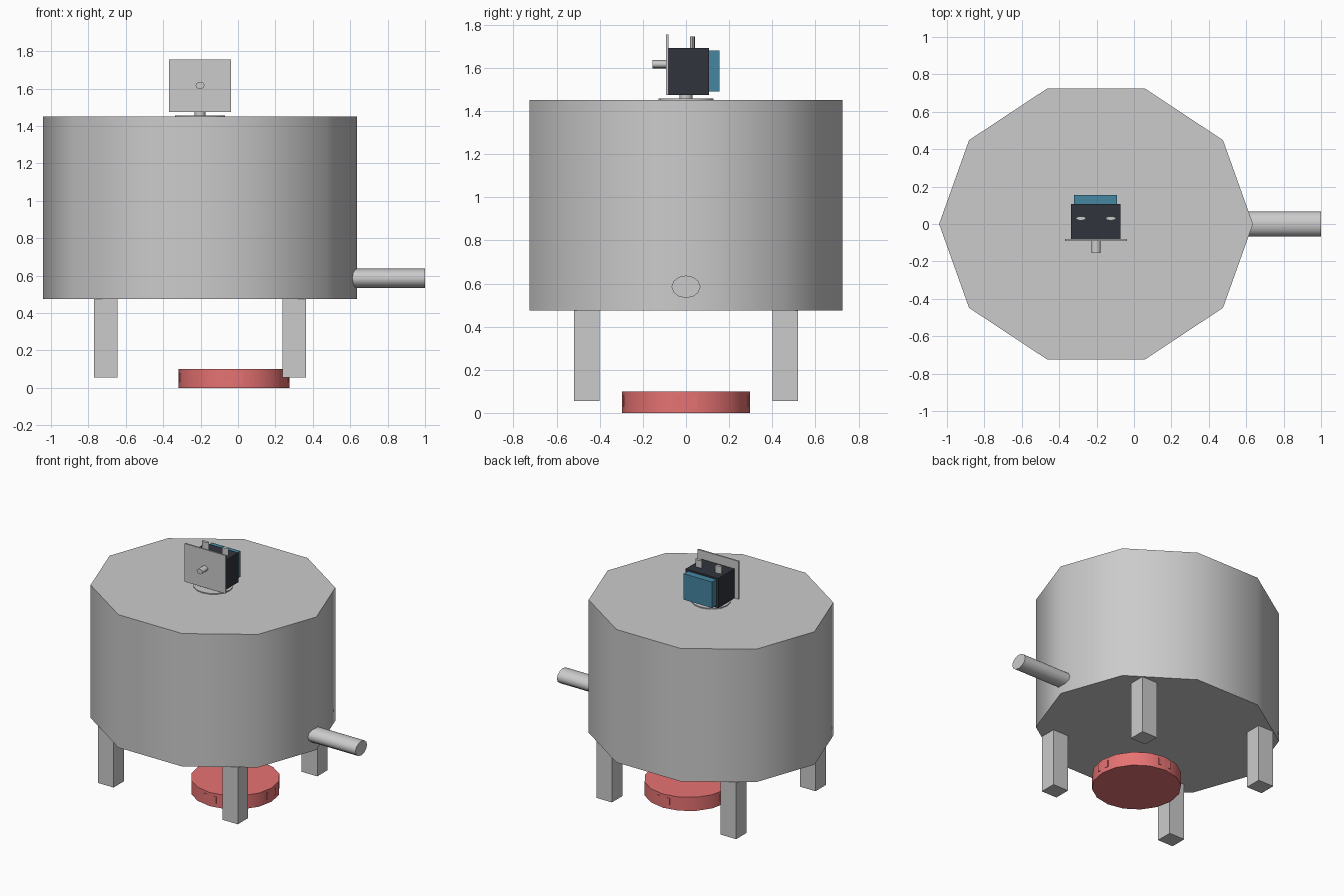
import bpy, bmesh, math
from mathutils import Matrix

if "Cube" in bpy.data.objects:
    bpy.data.objects.remove(bpy.data.objects["Cube"])


def finish(bm, name, mat=None, smooth=None):
    bmesh.ops.recalc_face_normals(bm, faces=bm.faces[:])
    me = bpy.data.meshes.new(name)
    bm.to_mesh(me)
    bm.free()
    ob = bpy.data.objects.new(name, me)
    bpy.context.collection.objects.link(ob)
    if mat:
        me.materials.append(mat)
    if smooth:
        bpy.ops.object.select_all(action='DESELECT')
        ob.select_set(True)
        bpy.context.view_layer.objects.active = ob
        bpy.ops.object.shade_smooth_by_angle(angle=math.radians(smooth))
    return ob


def box(name, lo, hi, mat=None):
    bm = bmesh.new()
    bmesh.ops.create_cube(bm, size=1)
    for v in bm.verts:
        v.co = [l + (c + 0.5) * (h - l) for l, h, c in zip(lo, hi, v.co)]
    return finish(bm, name, mat)


def cyl(name, centre, radii, length, sides, axis='Z', turn=0.0, mat=None):
    """Elliptic prism along an axis; radii are the two local cross-section radii."""
    bm = bmesh.new()
    bmesh.ops.create_cone(bm, cap_ends=True, segments=sides, radius1=1, radius2=1, depth=1)
    rot = {'Z': Matrix(),
           'X': Matrix.Rotation(math.pi / 2, 4, 'Y'),
           'Y': Matrix.Rotation(math.pi / 2, 4, 'X')}[axis]
    m = (Matrix.Translation(centre) @ rot @ Matrix.Diagonal((*radii, length, 1))
         @ Matrix.Rotation(math.radians(turn), 4, 'Z'))
    bm.transform(m)
    return finish(bm, name, mat, 45)


def material(name, rgb):
    m = bpy.data.materials.new(name)
    m.diffuse_color = (*rgb, 1)
    m.use_nodes = True
    m.node_tree.nodes["Principled BSDF"].inputs["Base Color"].default_value = m.diffuse_color
    return m


red = material("red", (0.8, 0.17, 0.17))
dark = material("dark", (0.03, 0.035, 0.045))
blue = material("blue", (0.06, 0.24, 0.36))
CX = -0.203

# Ten-sided tank with outlet pipe
cyl("tank", (CX, 0, 0.9625), (0.839, 0.763), 0.975, 10, turn=90)
cyl("outlet_pipe", (0.79, 0, 0.585), (0.052, 0.067), 0.42, 12, 'X')

# Four legs
for x, side in ((-0.708, "left"), (0.30, "right")):
    for y, end in ((-0.46, "front"), (0.46, "back")):
        box(f"{end}_{side}_leg", (x - 0.063, y - 0.06, 0.055), (x + 0.063, y + 0.06, 0.48))

# Red burner disc with four nearly flush tabs
BX = -0.022
cyl("burner_disc", (BX, 0, 0.05), (0.297, 0.297), 0.1, 16, mat=red)
for i in range(4):
    a = i * math.pi / 2
    tab = box(f"burner_tab_{i + 1}", (0.26, -0.05, 0.03), (0.293, 0.05, 0.08), red)
    tab.data.transform(Matrix.Translation((BX, 0, 0)) @ Matrix.Rotation(a, 4, 'Z'))

# Mounting flange and neck on the lid
cyl("flange", (CX, 0, 1.452), (0.133, 0.127), 0.01, 16)
cyl("neck", (CX, 0, 1.466), (0.03, 0.03), 0.04, 12)

# Control housing, back cover and face plate
box("control_housing", (-0.336, -0.082, 1.475), (-0.071, 0.106, 1.692), dark)
box("back_cover", (-0.32, 0.10, 1.49), (-0.09, 0.155, 1.68), blue)
box("face_plate", (-0.368, -0.092, 1.475), (-0.038, -0.081, 1.755))

# Shaft through the plate and two pins on top
cyl("front_shaft", (CX, -0.12, 1.617), (0.024, 0.019), 0.07, 12, 'Y')
for x, side in ((-0.284, "left"), (-0.124, "right")):
    cyl(f"{side}_top_pin", (x, 0.03, 1.715), (0.027, 0.011), 0.06, 12)
